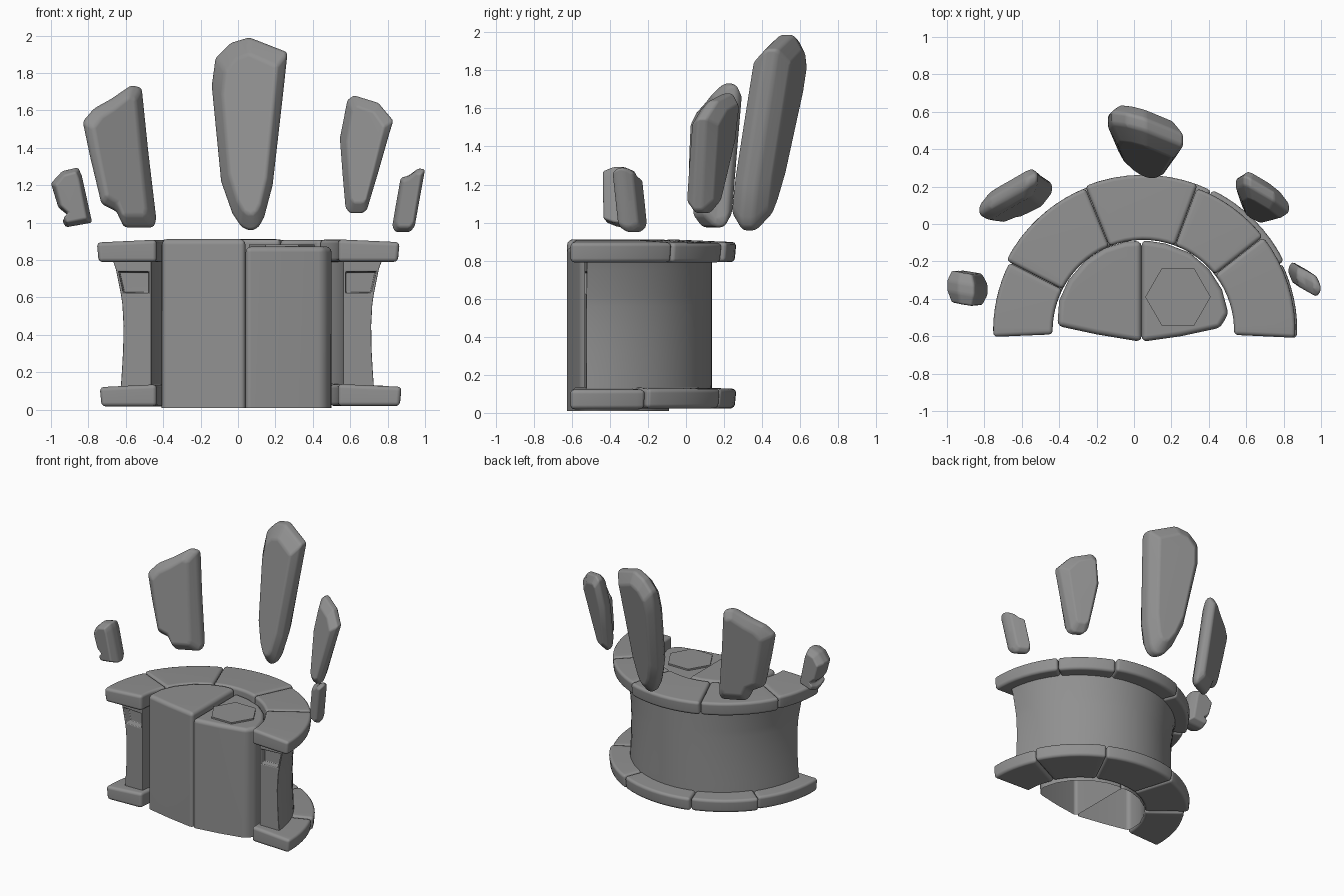
import bpy, bmesh, random
from math import sin, cos, radians
from mathutils import Vector

if "Cube" in bpy.data.objects:
    bpy.data.objects.remove(bpy.data.objects["Cube"])

random.seed(4)
CX, CY = 0.05, -0.57          # centre of the stone arc

# dark grey stone
stone = bpy.data.materials.new("dark_stone")
stone.diffuse_color = (0.28, 0.28, 0.28, 1)
stone.use_nodes = True
stone.node_tree.nodes["Principled BSDF"].inputs["Base Color"].default_value = stone.diffuse_color


def finish(name, bm, bevel=0.02, limit=28, open_bottom=False):
    """Round the hard edges and turn the bmesh into an object."""
    bmesh.ops.recalc_face_normals(bm, faces=bm.faces[:])
    if open_bottom:
        low = [f for f in bm.faces if f.normal.z < -0.9]
        bmesh.ops.delete(bm, geom=low, context='FACES_ONLY')
    edges = [e for e in bm.edges
             if len(e.link_faces) == 2 and e.calc_face_angle(0) > radians(limit)]
    if bevel:
        bmesh.ops.bevel(bm, geom=edges, offset=bevel, offset_type='OFFSET',
                        segments=3, profile=0.5, affect='EDGES', clamp_overlap=True)
    me = bpy.data.meshes.new(name)
    bm.to_mesh(me)
    bm.free()
    me.materials.append(stone)
    ob = bpy.data.objects.new(name, me)
    bpy.context.collection.objects.link(ob)
    return ob


def loft(rings):
    """Skin equal-length closed rings of points and cap both ends."""
    bm = bmesh.new()
    vs = [[bm.verts.new(p) for p in r] for r in rings]
    n = len(vs[0])
    for a, b in zip(vs, vs[1:]):
        for i in range(n):
            j = (i + 1) % n
            bm.faces.new((a[i], a[j], b[j], b[i]))
    bm.faces.new(vs[0])
    bm.faces.new(vs[-1][::-1])
    return bm


def polar(a, r, z):
    return Vector((CX + r * cos(radians(a)), CY + r * sin(radians(a)), z))


# curved stones of the base and cap rings
def stone_ring(name, angles, radii, r_in, z0, z1):
    for k, (a0, a1) in enumerate(zip(angles, angles[1:])):
        dz = random.uniform(-0.005, 0.005)
        r1 = radii[k]
        rings = []
        for i in range(9):
            a = a0 + 0.1 + (a1 - a0 - 0.2) * i / 8
            rings.append([polar(a, r_in, z0 + dz), polar(a, r1 - 0.01, z0 + dz),
                          polar(a, r1, z1 + dz - 0.015), polar(a, r_in, z1 + dz)])
        finish(f"{name}_{k + 1}", loft(rings), 0.022)


stone_ring("cap_stone", [-2.8, 38, 69.5, 112, 153, 182.5],
           [0.815, 0.815, 0.835, 0.825, 0.805], 0.485, 0.793, 0.913)
stone_ring("base_stone", [-2.8, 26, 64, 107, 142, 182.5],
           [0.825, 0.84, 0.835, 0.825, 0.79], 0.485, 0.02, 0.138)

# curved wall, waisted toward its two ends, with a recess in each end
profile = [(0.1, -0.02), (0.2, -0.027), (0.32, -0.034), (0.45, -0.036), (0.56, -0.03),
           (0.61, -0.023), (0.75, 0.005), (0.82, 0.03)]
rings = []
for i in range(41):
    a = 4 + 172 * i / 40
    e = cos(radians(a)) ** 2
    rings.append([polar(a, 0.515, z) for z, _ in profile] +
                 [polar(a, 0.706 + e * (d - 0.006), z) for z, d in reversed(profile)])
bm = bmesh.new()
vs = [[bm.verts.new(p) for p in r] for r in rings]
n, m = len(vs[0]), len(profile)
for a, b in zip(vs, vs[1:]):
    for i in range(n):
        j = (i + 1) % n
        bm.faces.new((a[i], a[j], b[j], b[i]))
recesses = []
for ring in (vs[0], vs[-1]):
    for i in range(m - 1):
        f = bm.faces.new((ring[i], ring[i + 1], ring[n - 2 - i], ring[n - 1 - i]))
        if i == 5:
            recesses.append(f)
bmesh.ops.recalc_face_normals(bm, faces=bm.faces[:])
bmesh.ops.inset_individual(bm, faces=recesses, thickness=0.018, depth=0)
bmesh.ops.inset_individual(bm, faces=recesses, thickness=0.006, depth=-0.05)
finish("curved_wall", bm, 0.006)


# two upright blocks in the middle, open underneath
def upright(name, outline, z1):
    finish(name, loft([[(x, y, z) for x, y in outline] for z in (0.01, z1)]),
           0.03, 24, open_bottom=True)


upright("left_upright", [(-0.41, -0.545), (-0.2, -0.59), (0.04, -0.63), (0.04, -0.09),
                         (-0.05, -0.095), (-0.16, -0.13), (-0.26, -0.195), (-0.35, -0.3),
                         (-0.4, -0.41)], 0.912)
upright("right_upright", [(0.041, -0.63), (0.25, -0.6), (0.46, -0.555), (0.505, -0.48),
                          (0.47, -0.35), (0.4, -0.24), (0.3, -0.155), (0.17, -0.105),
                          (0.041, -0.085)], 0.872)

# hexagonal plate on the lower upright
hexagon = [(0.235 + 0.175 * cos(radians(60 * k)), -0.39 + 0.175 * sin(radians(60 * k)))
           for k in range(6)]
finish("hexagon_plate", loft([[(x, y, z) for x, y in hexagon] for z in (0.86, 0.884)]), 0)


# floating shards: front outline, leaning middle plane, chamfered thickness
def shard(name, outline, anchor, lean_x, lean_z, half, inset, bevel):
    ax, ay, az = anchor
    cx = sum(p[0] for p in outline) / len(outline)
    cz = (min(p[1] for p in outline) + max(p[1] for p in outline)) / 2
    rings = []
    for t, s in ((-1, inset), (-0.3, 1), (0.35, 1), (1, inset)):
        ring = []
        for x, z in outline:
            px = cx + (x - cx) * s
            pz = cz + (z - cz) * (1 - (1 - s) * 0.6)
            ring.append((px, ay + lean_x * (px - ax) + lean_z * (pz - az) + t * half, pz))
        rings.append(ring)
    finish(name, loft(rings), bevel, 20)


shard("centre_shard", [(0.07, 0.955), (0.02, 0.975), (-0.03, 1.05), (-0.09, 1.22),
                       (-0.14, 1.73), (-0.12, 1.88), (-0.04, 1.96), (0.06, 1.99),
                       (0.15, 1.955), (0.265, 1.91), (0.24, 1.68), (0.185, 1.2),
                       (0.14, 1.03), (0.11, 0.975)],
      (0.06, 0.335, 0.97), -0.33, 0.19, 0.1, 0.72, 0.02)
shard("left_shard", [(-0.83, 1.54), (-0.77, 1.61), (-0.68, 1.66), (-0.57, 1.735),
                     (-0.515, 1.72), (-0.48, 1.38), (-0.437, 1.02), (-0.45, 0.975),
                     (-0.61, 0.975), (-0.65, 1.06), (-0.73, 1.1), (-0.79, 1.35)],
      (-0.55, 0.23, 1.73), 0.48, 0.13, 0.075, 0.72, 0.018)
shard("right_shard", [(0.545, 1.45), (0.585, 1.655), (0.62, 1.68), (0.75, 1.64),
                      (0.83, 1.545), (0.81, 1.48), (0.75, 1.27), (0.69, 1.07),
                      (0.665, 1.05), (0.6, 1.05), (0.575, 1.08), (0.56, 1.25)],
      (0.6, 0.225, 1.66), -0.52, 0.2, 0.072, 0.7, 0.018)
shard("small_left_shard", [(-1.0, 1.21), (-0.94, 1.275), (-0.855, 1.295), (-0.835, 1.25),
                           (-0.78, 1.0), (-0.92, 0.975), (-0.94, 1.01), (-0.91, 1.04),
                           (-0.96, 1.08)],
      (-0.88, -0.345, 1.13), -0.15, -0.05, 0.085, 0.75, 0.012)
shard("small_right_shard", [(0.87, 1.24), (0.91, 1.25), (0.965, 1.29), (1.0, 1.285),
                            (0.97, 1.12), (0.945, 0.98), (0.92, 0.95), (0.84, 0.95),
                            (0.825, 0.98), (0.845, 1.1)],
      (0.91, -0.295, 1.12), -0.55, -0.02, 0.055, 0.75, 0.012)

# smooth shading with the hard edges kept, flat faces favoured
bpy.ops.object.select_all(action='SELECT')
bpy.context.view_layer.objects.active = bpy.context.selected_objects[0]
bpy.ops.object.shade_smooth_by_angle(angle=radians(40))
for ob in bpy.context.selected_objects:
    ob.modifiers.new("even_normals", 'WEIGHTED_NORMAL').keep_sharp = True
